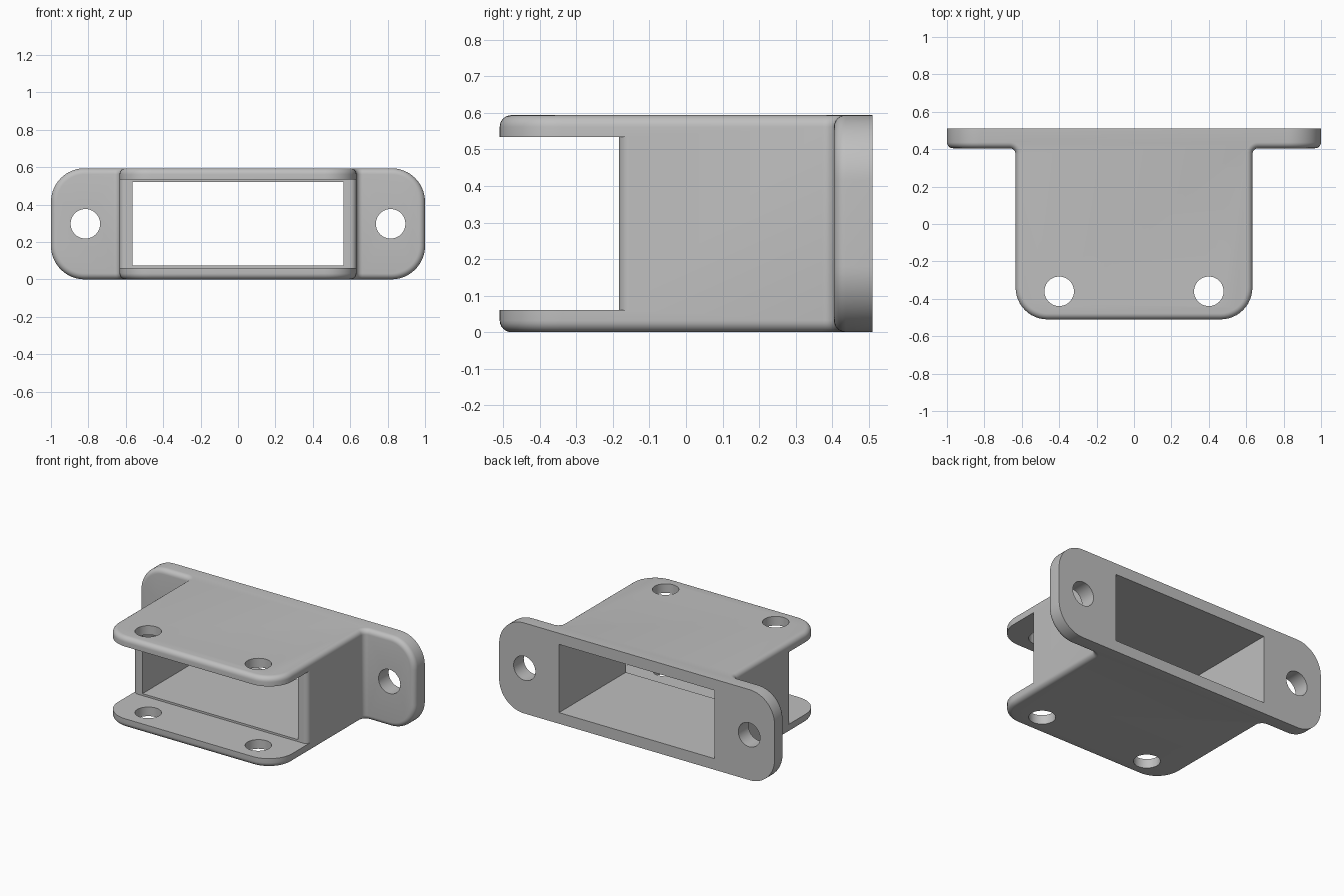
import bpy, bmesh
from math import sin, cos, radians
from mathutils import Vector

if "Cube" in bpy.data.objects:
    bpy.data.objects.remove(bpy.data.objects["Cube"], do_unlink=True)

H = 0.594            # overall height
BACK = 0.51          # half depth
FLANGE_Y = 0.405     # front face of the mounting flange
BODY_X = 0.633       # half width of the body
EDGE = 0.032         # edge rounding
GAP_Y = -0.183       # where the open jaw ends


def arc(cx, cy, r, a0, a1, n=12):
    angles = [radians(a0 + (a1 - a0) * i / n) for i in range(n + 1)]
    return [(cx + r * cos(a), cy + r * sin(a)) for a in angles]


def mirrored(half):
    """Close a right-hand outline with its mirror image across x = 0."""
    return half + [(-x, y) for x, y in reversed(half)]


def prism(name, outline, lo, hi, axis="z"):
    """Extrude a closed outline between lo and hi along z or y."""
    bm = bmesh.new()
    place = (lambda a, b: (a, b, lo)) if axis == "z" else (lambda a, b: (a, lo, b))
    push = (0, 0, hi - lo) if axis == "z" else (0, hi - lo, 0)
    face = bm.faces.new([bm.verts.new(place(a, b)) for a, b in outline])
    top = bmesh.ops.extrude_face_region(bm, geom=[face])
    verts = [v for v in top["geom"] if isinstance(v, bmesh.types.BMVert)]
    bmesh.ops.translate(bm, verts=verts, vec=Vector(push))
    bmesh.ops.recalc_face_normals(bm, faces=bm.faces)
    mesh = bpy.data.meshes.new(name)
    bm.to_mesh(mesh)
    bm.free()
    obj = bpy.data.objects.new(name, mesh)
    bpy.context.collection.objects.link(obj)
    return obj


def combine(obj, tool, operation):
    """Apply a boolean and discard its cutter."""
    tool.hide_render = True
    mod = obj.modifiers.new(operation.title(), "BOOLEAN")
    mod.operation, mod.solver, mod.object = operation, "EXACT", tool
    bpy.context.view_layer.objects.active = obj
    bpy.ops.object.modifier_apply(modifier=mod.name)
    bpy.data.objects.remove(tool, do_unlink=True)


# Body and flange from one plan outline, with filleted inner corners
R = 0.17
plan = arc(BODY_X - R, -BACK + R, R, -90, 0)
plan += arc(BODY_X + EDGE, FLANGE_Y - EDGE, EDGE, 180, 90, 8)
plan += [(1.1, FLANGE_Y), (1.1, BACK)]
bracket = prism("mounting_bracket", mirrored(plan), 0, H)

# Rounded flange ends
C = 0.18
ends = arc(1 - C, C, C, -90, 0, 16) + arc(1 - C, H - C, C, 0, 90, 16)
combine(bracket, prism("end_shape", mirrored(ends), -1, 1, "y"), "INTERSECT")

# Round the outer rim, leaving the back face sharp
bm = bmesh.new()
bm.from_mesh(bracket.data)
bmesh.ops.remove_doubles(bm, verts=bm.verts, dist=0.0001)
bmesh.ops.dissolve_limit(bm, angle_limit=0.01, verts=bm.verts, edges=bm.edges)
rim = [e for e in bm.edges
       if len(e.link_faces) == 2 and e.calc_face_angle() > 1.0
       and min(v.co.y for v in e.verts) < BACK - 0.01]
bmesh.ops.bevel(bm, geom=rim, offset=EDGE, segments=6, profile=0.5, affect="EDGES")
bm.to_mesh(bracket.data)
bm.free()

# Open jaw between the two plates, with rounded wall edges
wall = [(1.2, -1), (1.2, GAP_Y + EDGE)]
wall += arc(BODY_X - EDGE, GAP_Y + EDGE, EDGE + 0.0005, 0, -90, 8)
combine(bracket, prism("jaw_cutter", mirrored(wall), 0.06, H - 0.06), "DIFFERENCE")

# Rectangular tunnel right through
tunnel = mirrored([(0.565, 0.073), (0.565, H - 0.073)])
combine(bracket, prism("tunnel_cutter", tunnel, GAP_Y - 0.1, 1, "y"), "DIFFERENCE")

# Screw holes in the plates and flange
for side in (-1, 1):
    hole = arc(side * 0.4, -0.36, 0.079, 0, 360, 40)[:-1]
    combine(bracket, prism("plate_hole", hole, -1, 1), "DIFFERENCE")
    hole = arc(side * 0.816, H / 2, 0.079, 0, 360, 40)[:-1]
    combine(bracket, prism("flange_hole", hole, 0, 1, "y"), "DIFFERENCE")

# Plain grey material
grey = bpy.data.materials.new("plain grey")
grey.use_nodes = True
colour = (0.52, 0.52, 0.52, 1)
grey.diffuse_color = colour
grey.node_tree.nodes["Principled BSDF"].inputs["Base Color"].default_value = colour
bracket.data.materials.clear()
bracket.data.materials.append(grey)
for poly in bracket.data.polygons:
    poly.material_index = 0

bpy.ops.object.select_all(action="DESELECT")
bracket.select_set(True)
bpy.context.view_layer.objects.active = bracket
bpy.ops.object.shade_smooth_by_angle(angle=radians(30))
